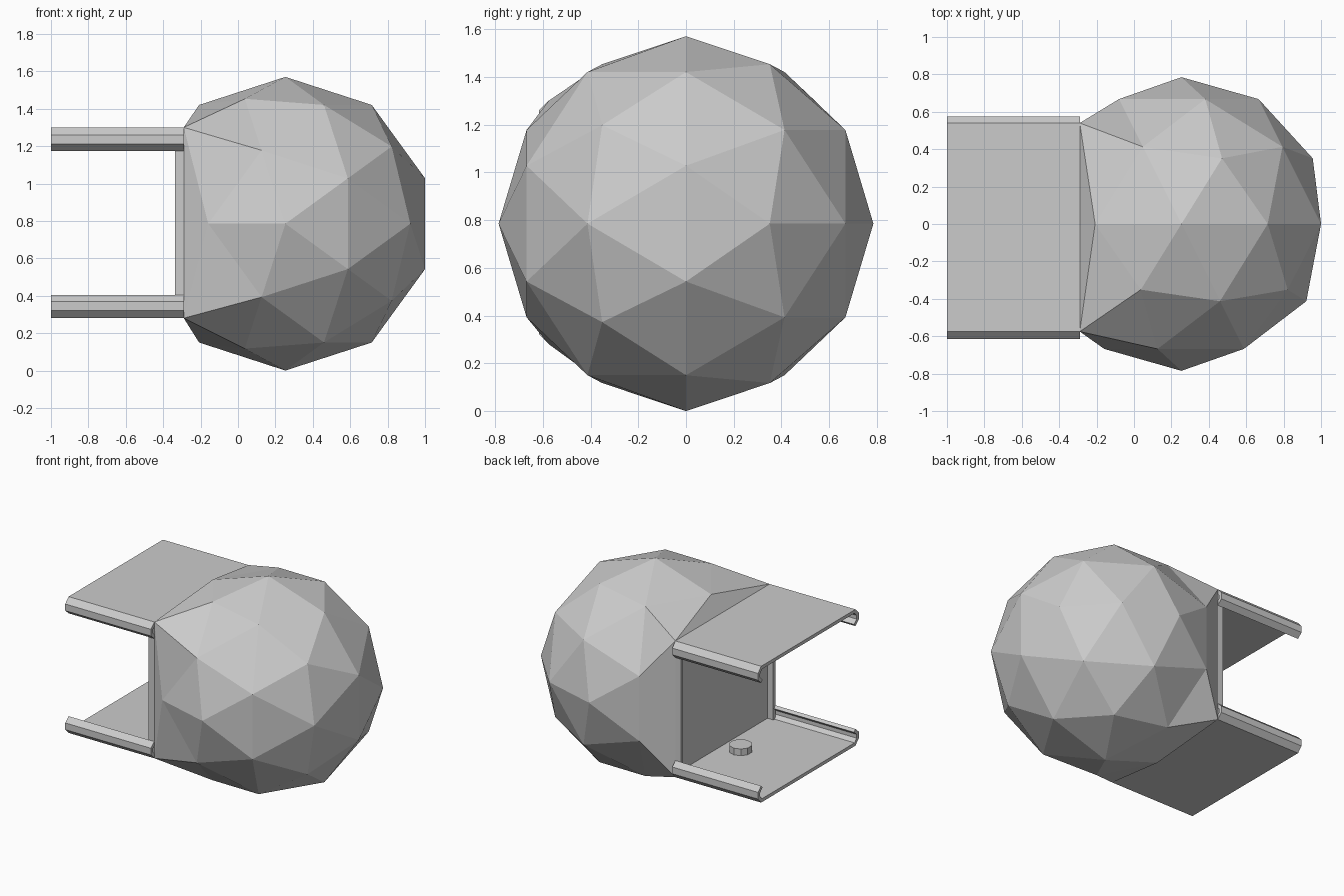
import bpy, bmesh
from mathutils import Matrix

if "Cube" in bpy.data.objects:
    bpy.data.objects.remove(bpy.data.objects["Cube"], do_unlink=True)

GREY = (0.6, 0.6, 0.6, 1)
grey = bpy.data.materials.new("plain grey")
grey.use_nodes = True
grey.diffuse_color = GREY
grey.node_tree.nodes["Principled BSDF"].inputs["Base Color"].default_value = GREY

MOUTH, END = -0.29, -1.0            # x of the flat opening and of the free end
FRONT, BACK = -0.575, 0.54          # y of the plate edges
TOP, BOTTOM = 1.30, 0.28
MID_Y, MID_Z = (FRONT + BACK) / 2, (TOP + BOTTOM) / 2
THICK = 0.025


def finish(bm, name):
    mesh = bpy.data.meshes.new(name)
    bm.to_mesh(mesh)
    bm.free()
    mesh.materials.append(grey)
    obj = bpy.data.objects.new(name, mesh)
    bpy.context.collection.objects.link(obj)
    return obj


def snap(value, middle, low, high):
    if abs(value - middle) < 0.1:
        return middle
    return high if value > middle else low


# Faceted ball, its left end squared off to meet the plates
bm = bmesh.new()
bmesh.ops.create_icosphere(bm, subdivisions=2, radius=0.785)
bmesh.ops.rotate(bm, verts=bm.verts, matrix=Matrix.Rotation(-1.570796, 3, 'X'))
bmesh.ops.translate(bm, verts=bm.verts, vec=(0.2535, 0, 0.785))
for v in bm.verts:
    if v.co.x < -0.25:
        v.co = (MOUTH, snap(v.co.y, MID_Y, FRONT, BACK), snap(v.co.z, MID_Z, BOTTOM, TOP))
bmesh.ops.recalc_face_normals(bm, faces=bm.faces)
finish(bm, "faceted_ball")

# Plates with curled rails along both edges
curl = [(0.0, 0.125), (0.04, 0.09), (0.04, 0.04), (0.0, 0.0)]   # (outward, inward depth)
profile = [(FRONT - o, TOP - d) for o, d in curl]
profile += [(BACK + o * 0.9, TOP - d) for o, d in reversed(curl)]


def plate(name, points):
    bm = bmesh.new()
    rows = [[bm.verts.new((x, y, z)) for x in (END, MOUTH)] for y, z in points]
    for a, b in zip(rows, rows[1:]):
        bm.faces.new((a[0], a[1], b[1], b[0]))
    solid = finish(bm, name).modifiers.new("thickness", 'SOLIDIFY')
    solid.thickness = THICK
    solid.offset = -1
    solid.use_even_offset = True


plate("top_plate", profile)
plate("bottom_plate", [(y, 2 * MID_Z - z) for y, z in reversed(profile)])

# Upright lips at both sides of the opening
for name, y in (("front_lip", FRONT + THICK / 2), ("back_lip", BACK - THICK / 2)):
    bm = bmesh.new()
    bmesh.ops.create_cube(bm, size=1)
    bmesh.ops.scale(bm, verts=bm.verts, vec=(0.05, THICK, TOP - BOTTOM - THICK))
    bmesh.ops.translate(bm, verts=bm.verts, vec=(MOUTH - 0.022, y, MID_Z))
    finish(bm, name)

# Round stud on the bottom plate
bm = bmesh.new()
bmesh.ops.create_cone(bm, cap_ends=True, segments=10, radius1=0.08, radius2=0.08, depth=0.06)
bmesh.ops.translate(bm, verts=bm.verts, vec=(-0.44, MID_Y, BOTTOM + 0.045))
finish(bm, "stud")
